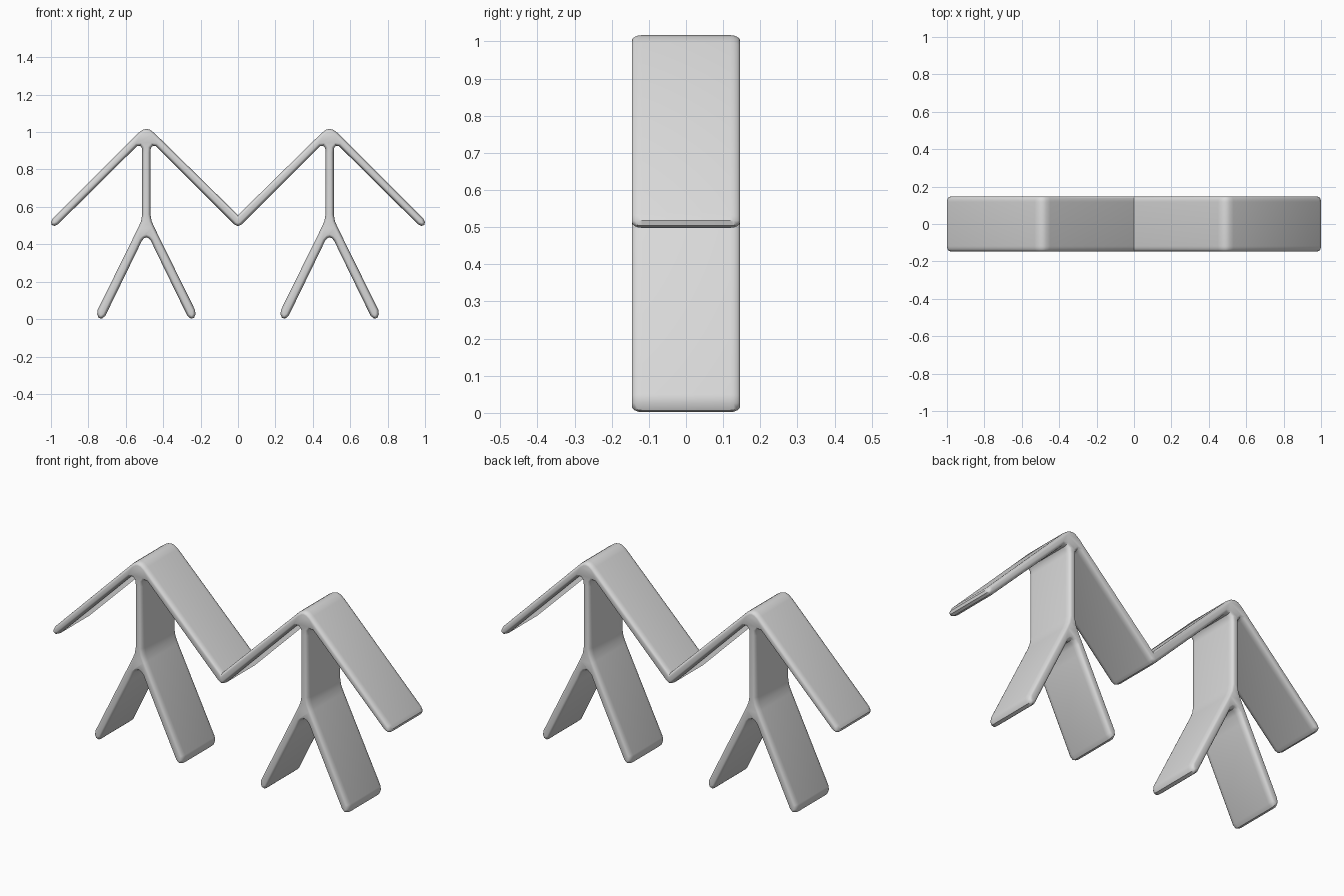
import bpy, bmesh, math
from mathutils import Vector
from mathutils.geometry import tessellate_polygon

cube = bpy.data.objects.get("Cube")
if cube:
    bpy.data.objects.remove(cube, do_unlink=True)

AXIS = 0.49          # x of each ridge and post
DEPTH = 0.146        # half depth of the extrusion
INSET, ROUND = 0.015, 0.028


def material(name, value):
    mat = bpy.data.materials.new(name)
    mat.use_nodes = True
    colour = (value, value, value, 1)
    mat.diffuse_color = colour
    mat.node_tree.nodes["Principled BSDF"].inputs["Base Color"].default_value = colour
    return mat


def flip(points):
    return [(-x, z) for x, z in reversed(points)]


# Half of one bay, measured from its post: ridge, arm tip, then post and leg
ridge = [(0, 1.017), (0.02, 1.012), (0.042, 0.996)]
tip = [(0.5, 0.538), (0.51, 0.518), (0.506, 0.504), (0.492, 0.498), (0.472, 0.507)]
post = [(0.05, 0.925), (0.034, 0.927), (0.024, 0.915), (0.022, 0.89),
        (0.022, 0.56), (0.028, 0.525), (0.042, 0.492)]
leg = [(0.26, 0.05), (0.263, 0.026), (0.255, 0.007), (0.238, 0.002), (0.219, 0.018),
       (0.045, 0.375), (0.025, 0.418), (0.012, 0.432), (0, 0.437)]
under = post + leg

# Full front outline, clockwise from the valley
bay = flip(ridge)[:-1] + ridge + tip + under + flip(under)[1:]
right = [(x + AXIS, z) for x, z in bay]
valley_low = [(0.018, 0.505), (0, 0.497), (-0.018, 0.505)]
outline = [(0, 0.556)] + right + valley_low + flip(right)
outline = [Vector(p) for p in outline]


def offset(points, amount):
    """Move a clockwise outline inwards by the given amount."""
    result = []
    for i, p in enumerate(points):
        a = (p - points[i - 1]).normalized()
        b = (points[(i + 1) % len(points)] - p).normalized()
        na, nb = Vector((a.y, -a.x)), Vector((b.y, -b.x))
        result.append(p + (na + nb) * (amount / (1 + na.dot(nb))))
    return result


# Extrude front to back with rounded rims
angles = [math.radians(a) for a in (90, 68, 45, 22, 0)]
rims = [(-DEPTH + ROUND * (1 - math.sin(a)), INSET * (1 - math.cos(a))) for a in angles]
rims += [(-y, inset) for y, inset in reversed(rims)]

bm = bmesh.new()
rings = [[bm.verts.new((p.x, y, p.y)) for p in offset(outline, inset)] for y, inset in rims]
count = len(outline)
for first, second in zip(rings, rings[1:]):
    for i in range(count):
        j = (i + 1) % count
        bm.faces.new((first[i], first[j], second[j], second[i]))

# Close the front and back
for triangle in tessellate_polygon([[p.to_3d() for p in outline]]):
    for ring in (rings[0], rings[-1]):
        bm.faces.new([ring[i] for i in triangle])
bmesh.ops.recalc_face_normals(bm, faces=bm.faces)

mesh = bpy.data.meshes.new("zigzag_frame")
bm.to_mesh(mesh)
bm.free()
mesh.materials.append(material("light_grey", 0.7))
frame = bpy.data.objects.new("zigzag_frame", mesh)
bpy.context.collection.objects.link(frame)

bpy.ops.object.select_all(action="DESELECT")
frame.select_set(True)
bpy.context.view_layer.objects.active = frame
bpy.ops.object.shade_smooth_by_angle(angle=math.radians(40))
